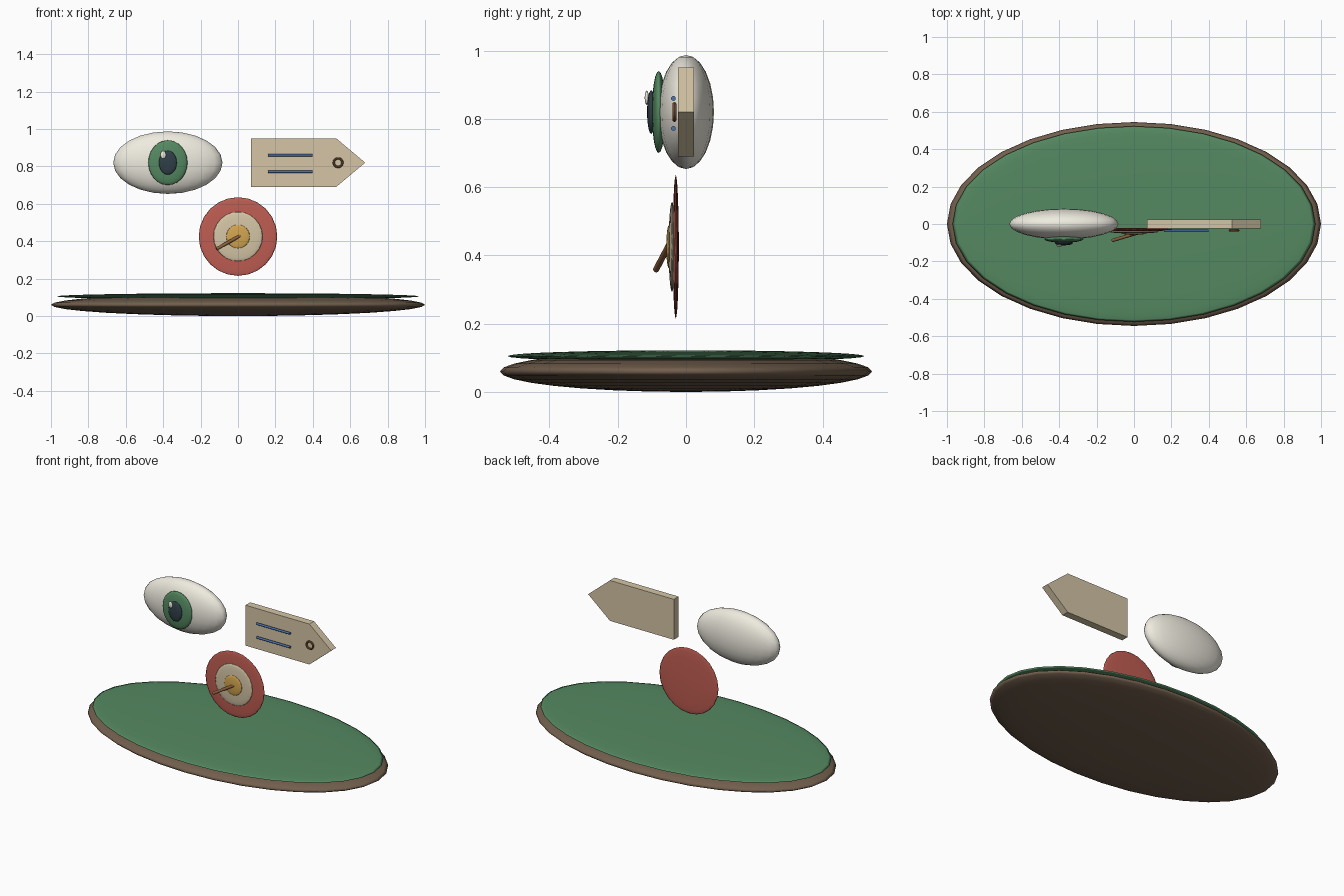
import bpy, bmesh, math
from mathutils import Vector

if "Cube" in bpy.data.objects:
    bpy.data.objects.remove(bpy.data.objects["Cube"])


def material(name, rgb):
    m = bpy.data.materials.new(name)
    m.diffuse_color = (*rgb, 1)
    m.use_nodes = True
    m.node_tree.nodes["Principled BSDF"].inputs["Base Color"].default_value = m.diffuse_color
    return m


WOOD = material("brown", (0.17, 0.115, 0.075))
FELT = material("green", (0.09, 0.25, 0.12))
WHITE = material("white", (0.86, 0.83, 0.74))
DARK = material("dark", (0.03, 0.05, 0.065))
RED = material("red", (0.52, 0.11, 0.085))
CREAM = material("cream", (0.66, 0.56, 0.38))
GOLD = material("gold", (0.65, 0.38, 0.08))
RUST = material("rust", (0.27, 0.12, 0.05))
BLUE = material("blue", (0.07, 0.17, 0.42))


def finish(name, mat, smooth=True):
    ob = bpy.context.object
    ob.name = name
    ob.data.materials.append(mat)
    if smooth:
        bpy.ops.object.shade_smooth_by_angle(angle=math.radians(40))
    return ob


def ellipsoid(name, centre, radii, mat, segs=24, rings=12):
    bpy.ops.mesh.primitive_uv_sphere_add(segments=segs, ring_count=rings, location=centre)
    bpy.context.object.scale = radii
    bpy.ops.object.transform_apply(location=False, rotation=False, scale=True)
    bpy.ops.object.shade_smooth()
    return finish(name, mat, False)


def rod(name, a, b, radius, mat):
    a, b = Vector(a), Vector(b)
    bpy.ops.mesh.primitive_cylinder_add(vertices=12, radius=radius, depth=(b - a).length,
                                        location=(a + b) / 2,
                                        rotation=(b - a).to_track_quat('Z', 'Y').to_euler())
    return finish(name, mat)


# Oval stand with a green top
ellipsoid("base", (0, 0, 0.06), (1.0, 0.545, 0.06), WOOD, 32, 16)
ellipsoid("base_top", (0, 0, 0.105), (0.97, 0.523, 0.017), FELT, 32, 16)

# Eye
ellipsoid("eyeball", (-0.375, 0, 0.82), (0.292, 0.082, 0.167), WHITE)
ellipsoid("iris", (-0.375, -0.08, 0.82), (0.105, 0.02, 0.12), FELT)
ellipsoid("pupil", (-0.375, -0.102, 0.82), (0.048, 0.012, 0.064), DARK)
ellipsoid("eye_highlight", (-0.4, -0.115, 0.862), (0.015, 0.006, 0.021), WHITE)

# Pointed tag plate
outline = [(0.07, 0.69), (0.525, 0.69), (0.68, 0.82), (0.525, 0.95), (0.07, 0.95)]
bm = bmesh.new()
face = bm.faces.new([bm.verts.new((x, -0.024, z)) for x, z in outline])
ext = bmesh.ops.extrude_face_region(bm, geom=[face])
bmesh.ops.translate(bm, vec=(0, 0.048, 0),
                    verts=[v for v in ext["geom"] if isinstance(v, bmesh.types.BMVert)])
bmesh.ops.recalc_face_normals(bm, faces=bm.faces)
mesh = bpy.data.meshes.new("tag")
bm.to_mesh(mesh)
bm.free()
tag = bpy.data.objects.new("tag", mesh)
bpy.context.collection.objects.link(tag)
mesh.materials.append(CREAM)

# Tag stripes and eyelet
for label, z in (("upper", 0.86), ("lower", 0.772)):
    rod(f"tag_stripe_{label}", (0.16, -0.037, z), (0.398, -0.037, z), 0.007, BLUE)
bpy.ops.mesh.primitive_torus_add(major_segments=24, minor_segments=8, major_radius=0.023,
                                 minor_radius=0.006, location=(0.535, -0.034, 0.82),
                                 rotation=(math.pi / 2, 0, 0))
finish("tag_eyelet", RUST)

# Target discs and dart
ellipsoid("target_outer", (0, -0.03, 0.425), (0.21, 0.009, 0.21), RED)
ellipsoid("target_middle", (0, -0.041, 0.425), (0.132, 0.01, 0.132), CREAM)
ellipsoid("target_centre", (0, -0.05, 0.425), (0.063, 0.008, 0.063), GOLD)
rod("dart", (-0.115, -0.088, 0.358), (0.012, -0.05, 0.43), 0.009, RUST)
